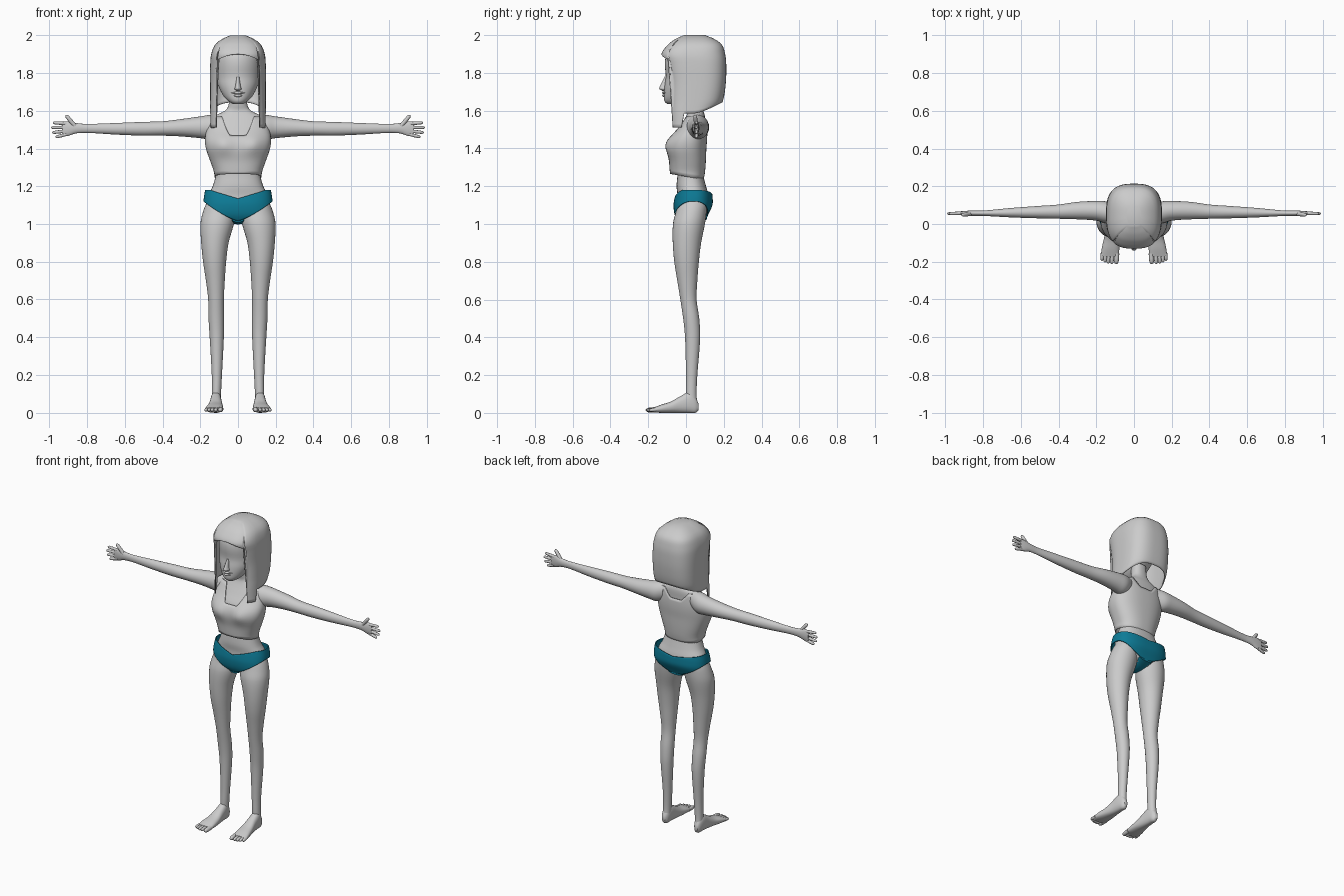
import bpy, bmesh, math
from mathutils import Vector

if "Cube" in bpy.data.objects:
    bpy.data.objects.remove(bpy.data.objects["Cube"])


def material(name, rgb):
    m = bpy.data.materials.new(name)
    m.diffuse_color = (*rgb, 1)
    m.use_nodes = True
    m.node_tree.nodes["Principled BSDF"].inputs["Base Color"].default_value = m.diffuse_color
    return m


GREY = material("plain grey", (0.6, 0.6, 0.6))
TEAL = material("teal cloth", (0.004, 0.2, 0.31))


def finish(name, bm, mat, mirror=False, thick=0, recalc=True):
    if recalc:
        bmesh.ops.recalc_face_normals(bm, faces=bm.faces)
    me = bpy.data.meshes.new(name)
    bm.to_mesh(me)
    bm.free()
    me.materials.append(mat)
    me.shade_smooth()
    me.set_sharp_from_angle(angle=math.radians(50))
    ob = bpy.data.objects.new(name, me)
    bpy.context.collection.objects.link(ob)
    if thick:
        s = ob.modifiers.new("thickness", 'SOLIDIFY')
        s.thickness, s.offset = thick, -1
    if mirror:
        ob.modifiers.new("mirror", 'MIRROR').use_mirror_merge = False
    return ob


def sample(rings, t):
    """Smooth interpolation of rings sorted by their first value."""
    n = len(rings)
    i = 0
    while i < n - 2 and t > rings[i + 1][0]:
        i += 1

    def slope(k, c):
        a, b = rings[max(k - 1, 0)], rings[min(k + 1, n - 1)]
        return (b[c] - a[c]) / (b[0] - a[0])
    p, q = rings[i], rings[i + 1]
    h = q[0] - p[0]
    u = min(max((t - p[0]) / h, 0), 1)
    return [(2*u**3 - 3*u*u + 1) * p[c] + (u**3 - 2*u*u + u) * h * slope(i, c)
            + (3*u*u - 2*u**3) * q[c] + (u**3 - u*u) * h * slope(i + 1, c)
            for c in range(1, len(p))]


def unit(k, n, e):
    """Point k of n on a unit superellipse."""
    a = 2 * math.pi * k / n
    c, s = round(math.cos(a), 6), round(math.sin(a), 6)
    return (math.copysign(abs(c) ** (2 / e), c), math.copysign(abs(s) ** (2 / e), s))


def skin_rows(bm, rows, close=True):
    n = len(rows[0])
    for lo, hi in zip(rows, rows[1:]):
        for k in range(n):
            bm.faces.new((lo[k], lo[(k + 1) % n], hi[(k + 1) % n], hi[k]))
    if close:
        bm.faces.new(rows[0][::-1])
        bm.faces.new(rows[-1])


def loft(name, mat, axis, rings, n=24, e=2.0, sub=4, mirror=False):
    """Rings are (position, a0, a1, b0, b1) along the given axis."""
    rings = sorted(rings)
    ts = [p[0] + (q[0] - p[0]) * j / sub for p, q in zip(rings, rings[1:]) for j in range(sub)]
    bm, rows = bmesh.new(), []
    for t in ts + [rings[-1][0]]:
        a0, a1, b0, b1 = sample(rings, t)
        row = []
        for k in range(n):
            u, v = unit(k, n, e)
            a, b = (a0 + a1) / 2 + u * (a1 - a0) / 2, (b0 + b1) / 2 + v * (b1 - b0) / 2
            row.append(bm.verts.new({'x': (t, a, b), 'y': (a, t, b), 'z': (a, b, t)}[axis]))
        rows.append(row)
    skin_rows(bm, rows)
    return finish(name, bm, mat, mirror)


def shell(name, mat, rings, low, high, e=2.5, n=96, m=16, cap=False, bump=None):
    """Thin open garment; low and high give the edge heights around it."""
    bm, rows = bmesh.new(), []
    for j in range(m + 1):
        row = []
        for k in range(n):
            u, v = unit(k, n, e)
            lo, hi = low(abs(u), v), high(abs(u), v)
            z = lo + (hi - lo) * j / m
            w, y0, y1 = sample(rings, z)
            x, y = u * w, (y0 + y1) / 2 + v * (y1 - y0) / 2
            if bump:
                y -= bump(x, v, z)
            row.append(bm.verts.new((x, y, z)))
        rows.append(row)
    skin_rows(bm, rows, False)
    if cap:
        bm.faces.new(rows[-1])
    return finish(name, bm, mat, thick=0.006, recalc=False)


def digits(name, specs, n=10):
    """Rounded fingers or toes: (start, end, radius)."""
    bm = bmesh.new()
    for p, q, r in specs:
        p, q = Vector(p), Vector(q)
        d = (q - p).normalized()
        s = d.orthogonal().normalized()
        t = d.cross(s)
        length, rows = (q - p).length, []
        for f, g in ((0, 1), (0.5, 1), (1 - r / length, 0.9), (1 - 0.35 * r / length, 0.62), (1, 0.2)):
            rows.append([bm.verts.new(p + d * length * f + r * g * (
                s * math.cos(2 * math.pi * k / n) + t * math.sin(2 * math.pi * k / n))) for k in range(n)])
        skin_rows(bm, rows)
    return finish(name, bm, GREY, mirror=True)


def sym(rings):
    return [(z, -w, w, a, b) for z, w, a, b in rings]


# Torso and neck
loft("torso", GREY, 'z', sym([
    (1.02, .06, -.02, .09), (1.08, .15, -.045, .125), (1.15, .158, -.045, .12), (1.2, .134, -.05, .106),
    (1.27, .117, -.045, .09), (1.35, .125, -.05, .095), (1.45, .15, -.07, .1), (1.52, .15, -.03, .1),
    (1.57, .125, 0, .1), (1.6, .07, .012, .092), (1.63, .05, .008, .085), (1.7, .045, 0, .08)]), n=40, e=2.3)

# Head with nose and lips
loft("head", GREY, 'z', sym([
    (1.635, .025, -.1, -.05), (1.65, .05, -.114, 0), (1.68, .078, -.117, .05), (1.73, .103, -.114, .09),
    (1.78, .115, -.107, .13), (1.85, .12, -.112, .15), (1.9, .116, -.1, .15), (1.95, .085, -.05, .13)]), n=40)
loft("nose", GREY, 'z', sym([
    (1.705, .008, -.125, -.09), (1.715, .018, -.141, -.09), (1.73, .014, -.138, -.09),
    (1.78, .007, -.113, -.09)]), n=16)
for label, z, w in (("upper_lip", 1.695, .036), ("lower_lip", 1.68, .03)):
    loft(label, GREY, 'x', [(-w, -.11, -.095, z - .002, z + .002), (0, -.127, -.1, z - .008, z + .008),
                            (w, -.11, -.095, z - .002, z + .002)], n=12)


# Hair: short fringe, long side strands, bob at the back
def hair_low(s, q):
    if q < 0 and s < .78:
        return 1.9 - .035 * (s / .78) ** 2
    return 1.51 if q < -.35 else 1.585 + .06 * max(q, 0) ** 2


shell("hair", GREY, [
    (1.5, .148, -.095, .13), (1.6, .148, -.1, .165), (1.65, .148, -.1, .195), (1.75, .148, -.1, .211),
    (1.85, .147, -.118, .213), (1.9, .142, -.13, .207), (1.95, .122, -.095, .19),
    (1.98, .085, -.055, .15), (2.0, .04, -.01, .1)], hair_low, lambda s, q: 2.0, e=2.8, m=24, cap=True)


# Cropped top
def neckline(s, q):
    f = min(max((s - .25) / .35, 0), 1)
    return (1.47 if q < 0 else 1.52) * (1 - f) + 1.57 * f


shell("cropped_top", GREY, [
    (1.23, .127, -.078, .092), (1.27, .126, -.085, .1), (1.33, .146, -.09, .105), (1.4, .17, -.1, .108),
    (1.45, .175, -.088, .112), (1.5, .166, -.05, .112), (1.57, .14, -.005, .105)],
    lambda s, q: 1.25 - .015 * q, neckline, e=2.4,
    bump=lambda x, q, z: .018 * max(-q, 0) * math.exp(-((abs(x) - .085) / .05) ** 2 - ((z - 1.42) / .05) ** 2))

# Briefs with a strip between the legs
shell("briefs", TEAL, [
    (1.01, .18, -.04, .1), (1.05, .184, -.06, .118), (1.1, .184, -.066, .14), (1.14, .181, -.06, .141),
    (1.18, .174, -.05, .136)],
    lambda s, q: 1.015 + .105 * s ** 1.3 if q < 0 else 1.03 + .09 * s ** 1.6,
    lambda s, q: (1.135 + .045 * min(1, s / .85)) if q < 0 else 1.155 + .025 * s)
loft("briefs_strip", TEAL, 'y', [
    (-.045, -.032, .032, 1.01, 1.04), (.03, -.035, .035, .998, 1.03), (.112, -.05, .05, 1.025, 1.055)], n=16)

# Legs
loft("legs", GREY, 'z', [
    (.04, .092, .14, .005, .06), (.1, .09, .139, 0, .056), (.2, .085, .139, 0, .06),
    (.4, .075, .15, -.005, .075), (.5, .074, .156, -.015, .07), (.6, .075, .158, -.03, .056),
    (.7, .07, .17, -.046, .06), (.8, .063, .185, -.062, .068), (.9, .05, .195, -.07, .08),
    (1.0, .022, .199, -.069, .1), (1.06, .015, .187, -.055, .108), (1.11, .02, .167, -.04, .108),
    (1.15, .04, .14, 0, .08)], n=32, mirror=True)

# Feet and toes
loft("feet", GREY, 'y', [
    (-.172, .08, .176, .003, .028), (-.13, .078, .171, 0, .044), (-.08, .08, .16, 0, .06),
    (-.03, .085, .15, 0, .088), (.02, .089, .145, 0, .11), (.05, .095, .138, 0, .085),
    (.066, .107, .128, .015, .05)], e=2.4, mirror=True)
digits("toes", [((x, -.155, .018), (x + .003, tip, .014), r) for x, tip, r in (
    (.091, -.213, .0135), (.115, -.213, .0105), (.134, -.21, .0105), (.151, -.204, .01), (.167, -.195, .0095))])

# Arms with palms
loft("arms", GREY, 'x', [
    (.1, .01, .1, 1.47, 1.582), (.15, .005, .12, 1.45, 1.578), (.2, .018, .122, 1.455, 1.57),
    (.3, .025, .117, 1.464, 1.556), (.4, .028, .103, 1.468, 1.544), (.5, .03, .096, 1.468, 1.541),
    (.65, .035, .085, 1.474, 1.535), (.8, .043, .071, 1.483, 1.53), (.86, .043, .071, 1.48, 1.535),
    (.9, .045, .069, 1.467, 1.543), (.93, .048, .066, 1.465, 1.541)], mirror=True)

# Fingers and thumb
digits("fingers", [((.91, .057, z0), (x1, .055, z1), .009) for z0, x1, z1 in (
    (1.532, .98, 1.537), (1.512, .99, 1.511), (1.493, .985, 1.484), (1.475, .967, 1.46))]
    + [((.865, .054, 1.52), (.912, .048, 1.577), .011)])
